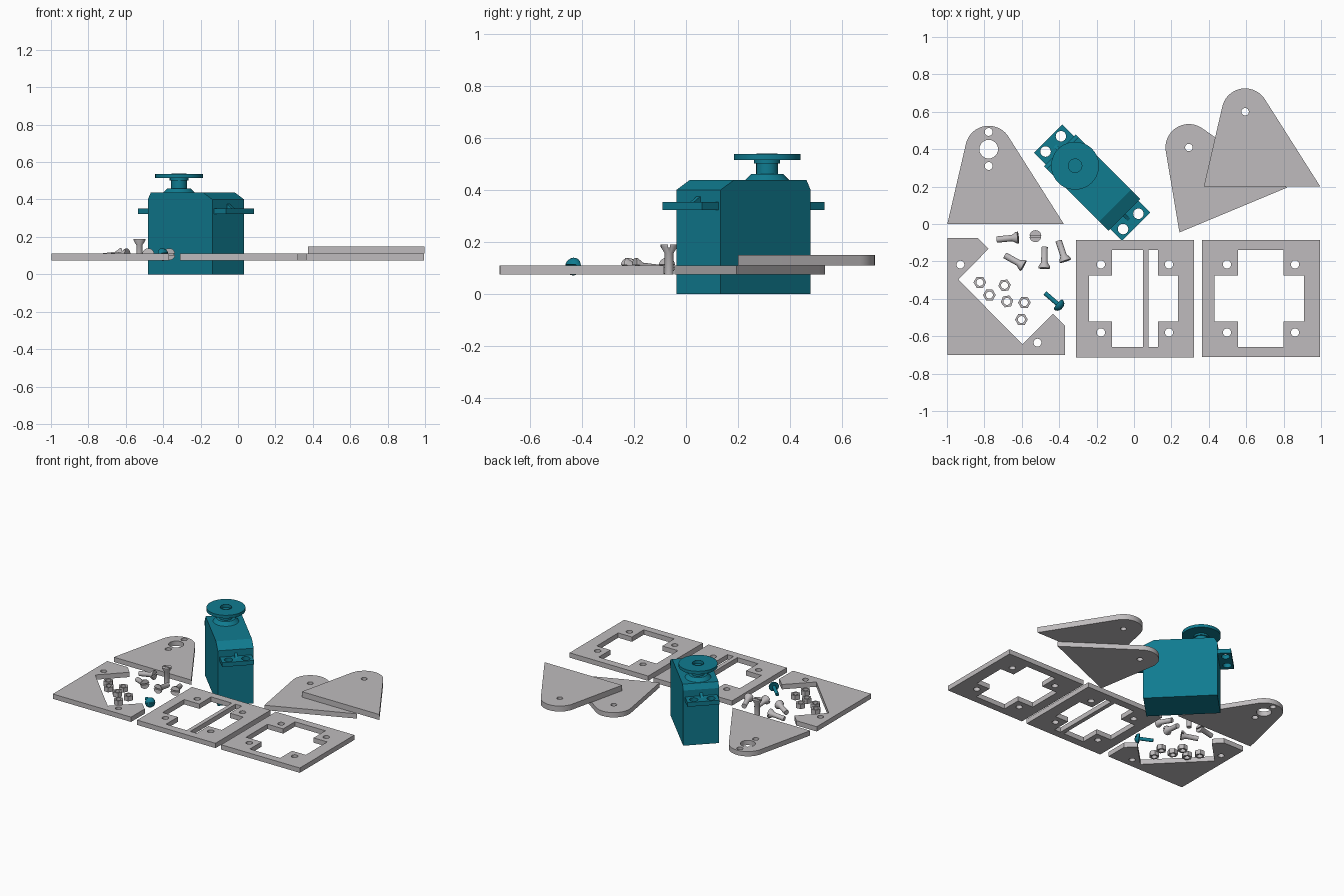
import bpy, bmesh, math
from mathutils import Vector, Matrix

if "Cube" in bpy.data.objects:
    bpy.data.objects.remove(bpy.data.objects["Cube"])


def material(name, rgb):
    m = bpy.data.materials.new(name)
    m.diffuse_color = (*rgb, 1)
    m.use_nodes = True
    m.node_tree.nodes["Principled BSDF"].inputs["Base Color"].default_value = m.diffuse_color
    return m


GREY = material("light_grey", (0.52, 0.50, 0.51))
TEAL = material("teal", (0.005, 0.20, 0.28))
FLOOR = 0.075          # underside of the flat parts


def finish(ob, mat, matrix=None, smooth=True):
    bm = bmesh.new()
    bm.from_mesh(ob.data)
    bmesh.ops.remove_doubles(bm, verts=bm.verts, dist=1e-5)
    bmesh.ops.recalc_face_normals(bm, faces=bm.faces)
    bm.to_mesh(ob.data)
    bm.free()
    ob.data.materials.clear()
    ob.data.materials.append(mat)
    if matrix is not None:
        ob.matrix_world = matrix
    bpy.ops.object.select_all(action='DESELECT')
    ob.select_set(True)
    bpy.context.view_layer.objects.active = ob
    if smooth:
        bpy.ops.object.shade_smooth_by_angle(angle=math.radians(35))
    return ob


def from_bmesh(name, bm):
    me = bpy.data.meshes.new(name)
    bm.to_mesh(me)
    bm.free()
    ob = bpy.data.objects.new(name, me)
    bpy.context.collection.objects.link(ob)
    return ob


def circle(x, y, r, n=24, start=0.0):
    return [(x + r * math.cos(start + 2 * math.pi * i / n),
             y + r * math.sin(start + 2 * math.pi * i / n)) for i in range(n)]


def plate(name, outlines, z0, z1, mat, matrix=Matrix()):
    """Filled outline with holes, extruded from z0 to z1."""
    cu = bpy.data.curves.new(name, 'CURVE')
    cu.dimensions = '2D'
    cu.fill_mode = 'BOTH'
    cu.extrude = (z1 - z0) / 2
    for pts in outlines:
        s = cu.splines.new('POLY')
        s.points.add(len(pts) - 1)
        for p, (x, y) in zip(s.points, pts):
            p.co = (x, y, 0, 1)
        s.use_cyclic_u = True
    ob = bpy.data.objects.new(name, cu)
    bpy.context.collection.objects.link(ob)
    bpy.ops.object.select_all(action='DESELECT')
    ob.select_set(True)
    bpy.context.view_layer.objects.active = ob
    bpy.ops.object.convert(target='MESH')
    ob = bpy.context.view_layer.objects.active
    return finish(ob, mat, matrix @ Matrix.Translation((0, 0, (z0 + z1) / 2)))


def lathe(name, profile, n=28):
    bm = bmesh.new()
    vs = [bm.verts.new((r, 0, z)) for r, z in profile]
    es = [bm.edges.new(p) for p in zip(vs, vs[1:])]
    bmesh.ops.spin(bm, geom=vs + es, axis=(0, 0, 1), cent=(0, 0, 0),
                   angle=2 * math.pi, steps=n, use_duplicate=False)
    bmesh.ops.remove_doubles(bm, verts=bm.verts, dist=1e-5)
    bmesh.ops.recalc_face_normals(bm, faces=bm.faces)
    return from_bmesh(name, bm)


def rect(x0, x1, y0, y1):
    return [(x0, y0), (x1, y0), (x1, y1), (x0, y1)]


# Triangular brackets with rounded tips
def bracket(name, x, y, turn, z0, z1, holes):
    c, r = Vector((0.221, 0.40)), 0.125
    angles = []
    for corner, side in (((0.623, 0), 1), ((0, 0), -1)):
        d = Vector(corner) - c
        angles.append(math.atan2(d.y, d.x) + side * math.acos(r / d.length))
    a0, a1 = angles
    a1 += 2 * math.pi if a1 < a0 else 0
    arc = [(c.x + r * math.cos(a0 + (a1 - a0) * i / 20),
            c.y + r * math.sin(a0 + (a1 - a0) * i / 20)) for i in range(21)]
    outlines = [[(0, 0), (0.623, 0)] + arc]
    outlines += [circle(c.x, c.y + dy, hr) for dy, hr in holes]
    place = Matrix.Translation((x, y, 0)) @ Matrix.Rotation(math.radians(turn), 4, 'Z')
    plate(name, outlines, z0, z1, GREY, place)


bracket("bracket_left", -0.998, 0.0, 0, FLOOR, 0.11,
        [(0, 0.05), (0.092, 0.021), (-0.09, 0.021)])
bracket("bracket_lower", 0.243, -0.045, 22.6, FLOOR, 0.11, [(0, 0.02)])
bracket("bracket_upper", 0.373, 0.20, 0, 0.11, 0.15, [(0, 0.02)])


# Square frames with a cross-shaped opening
def frame_holes(cx):
    return [circle(cx + sx * 0.182, -0.398 + sy * 0.182, 0.022)
            for sx in (-1, 1) for sy in (-1, 1)]


def half_cross(inner, step, outer):
    return [(inner, -0.658), (step, -0.658), (step, -0.522), (outer, -0.522),
            (outer, -0.275), (step, -0.275), (step, -0.14), (inner, -0.14)]


plate("frame_with_bar",
      [rect(-0.31, 0.32, -0.715, -0.085), half_cross(0.048, -0.118, -0.24),
       half_cross(0.078, 0.128, 0.235)] + frame_holes(0.005), FLOOR, 0.11, GREY)
plate("frame_open",
      [rect(0.363, 0.995, -0.712, -0.085),
       half_cross(0.68, 0.556, 0.43)[1:-1] + half_cross(0.68, 0.80, 0.91)[-2:0:-1]]
      + frame_holes(0.679), FLOOR, 0.11, GREY)

# Corner plate with a diagonal notch
plate("notched_plate",
      [[(-0.998, -0.075), (-0.834, -0.075), (-0.778, -0.133), (-0.939, -0.297),
        (-0.596, -0.644), (-0.433, -0.481), (-0.369, -0.543), (-0.369, -0.70),
        (-0.998, -0.70)], circle(-0.928, -0.217, 0.021), circle(-0.516, -0.634, 0.021)],
      FLOOR, 0.11, GREY)

# Hex nuts
NUTS = [(-0.824, -0.312, 0), (-0.773, -0.38, 0), (-0.692, -0.328, 5), (-0.679, -0.414, 10),
        (-0.586, -0.42, 0), (-0.602, -0.511, 0)]
for i, (x, y, turn) in enumerate(NUTS):
    plate(f"hex_nut_{i + 1}", [circle(x, y, 0.034, 6, math.radians(turn)),
                               circle(x, y, 0.019, 16)], FLOOR, 0.108, GREY)

# Screws: turned along z with the head on top, then slotted
FLAT_HEAD = [(0, 0), (0.017, 0), (0.017, 0.082), (0.032, 0.106), (0.032, 0.115), (0, 0.115)]
PAN_HEAD = [(0, 0), (0.012, 0), (0.012, 0.092), (0.034, 0.092), (0.034, 0.101),
            (0.027, 0.114), (0.014, 0.121), (0, 0.123)]


def screw(name, profile, tip, head, mat):
    ob = lathe(name, profile, 20)
    top = profile[-1][1]
    bm = bmesh.new()
    bmesh.ops.create_cube(bm, size=1, matrix=Matrix.Translation((0, 0, top))
                          @ Matrix.Diagonal((0.1, 0.009, 0.024, 1)))
    cutter = from_bmesh("slot_cutter", bm)
    cutter.hide_render = True
    mod = ob.modifiers.new("slot", 'BOOLEAN')
    mod.operation = 'DIFFERENCE'
    mod.object = cutter
    bpy.context.view_layer.objects.active = ob
    bpy.ops.object.modifier_apply(modifier=mod.name)
    bpy.data.objects.remove(cutter)
    axis = Vector(head) - Vector(tip)
    turn = axis.to_track_quat('Z', 'Y').to_matrix().to_4x4()
    finish(ob, mat, Matrix.Translation(tip) @ turn)


screw("upright_screw", FLAT_HEAD, (-0.527, -0.065, FLOOR), (-0.527, -0.065, 0.2), GREY)
LYING = [((-0.733, -0.083), (-0.616, -0.072)), ((-0.69, -0.168), (-0.578, -0.23)),
         ((-0.478, -0.123), (-0.48, -0.25)), ((-0.403, -0.09), (-0.363, -0.21))]
for i, (tip, head) in enumerate(LYING):
    screw(f"lying_screw_{i + 1}", FLAT_HEAD, (*tip, 0.094), (*head, 0.109), GREY)
screw("horn_screw", PAN_HEAD, (-0.475, -0.37, 0.09), (-0.383, -0.45, 0.11), TEAL)

# Servo motor, built along x and turned by -45 degrees
SERVO = Matrix.Translation((-0.2245, 0.221, 0)) @ Matrix.Rotation(math.radians(-45), 4, 'Z')


def extrude_side(name, profile, half_width):
    """Side profile in x and z, extruded across y."""
    bm = bmesh.new()
    f = bm.faces.new([bm.verts.new((x, -half_width, z)) for x, z in profile])
    ext = bmesh.ops.extrude_face_region(bm, geom=[f])["geom"]
    bmesh.ops.translate(bm, vec=(0, 2 * half_width, 0),
                        verts=[v for v in ext if isinstance(v, bmesh.types.BMVert)])
    finish(from_bmesh(name, bm), TEAL, SERVO, smooth=False)


extrude_side("servo_case", [(-0.244, 0), (0.244, 0), (0.244, 0.40), (0.174, 0.437),
                            (-0.222, 0.437), (-0.244, 0.40)], 0.12)
for side, label in ((-1, "rear"), (1, "front")):
    plate(f"servo_{label}_flange",
          [rect(*sorted((side * 0.24, side * 0.333)), -0.107, 0.107)]
          + [circle(side * 0.293, y, 0.028) for y in (-0.058, 0.058)],
          0.322, 0.353, TEAL, SERVO)
    extrude_side(f"servo_{label}_rib", [(side * 0.24, 0.35), (side * 0.285, 0.35),
                                        (side * 0.24, 0.378)], 0.01)

# Output collar, hub and round horn
horn = lathe("servo_horn", [(0, 0.43), (0.085, 0.43), (0.085, 0.437), (0.062, 0.46),
                            (0.042, 0.46), (0.042, 0.502), (0.05, 0.502), (0.05, 0.515),
                            (0.128, 0.515), (0.128, 0.537), (0.04, 0.537), (0.04, 0.54),
                            (0.036, 0.54), (0.036, 0.518), (0, 0.518)], 40)
finish(horn, TEAL, SERVO @ Matrix.Translation((-0.128, 0, 0)))
